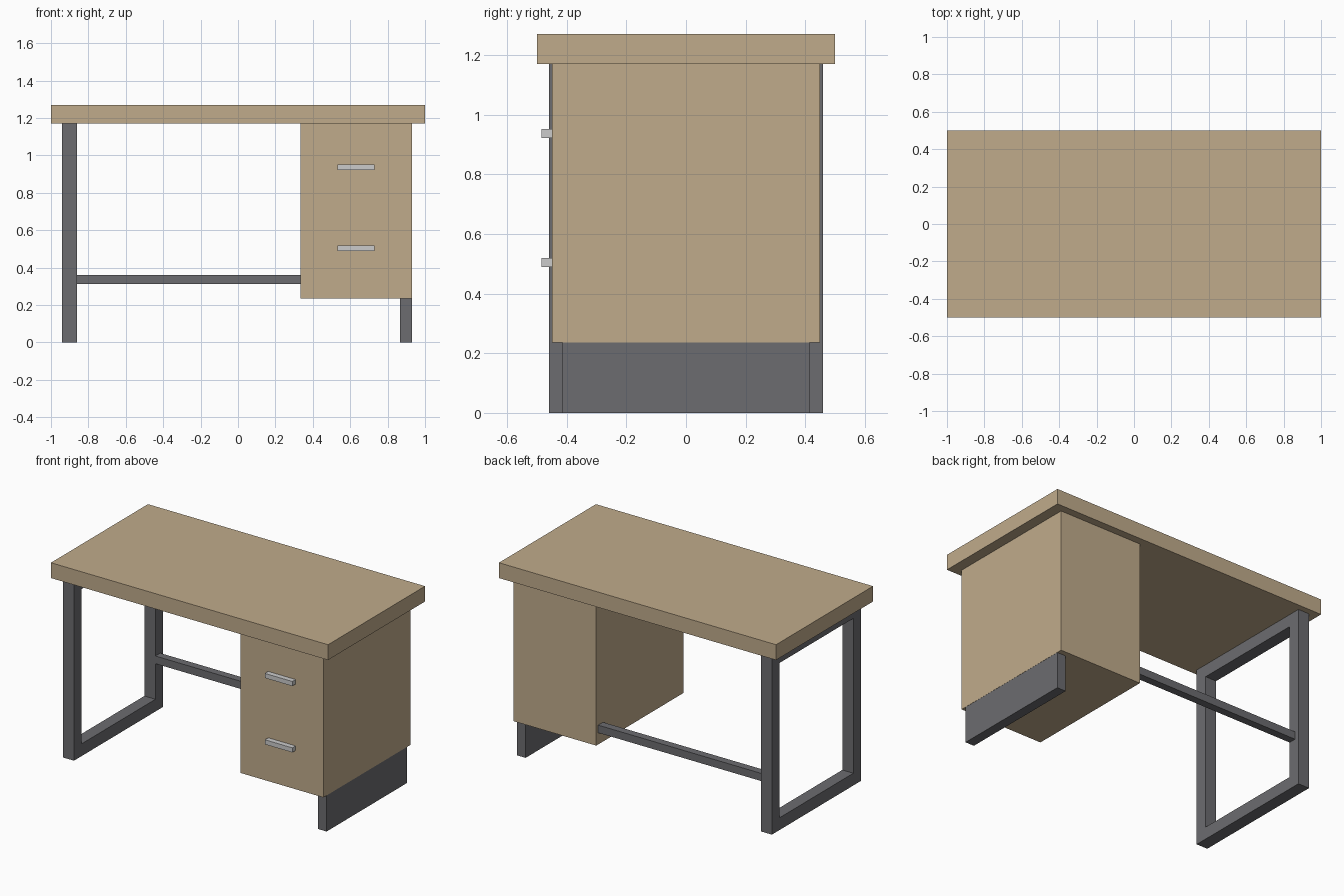
import bpy, bmesh

if "Cube" in bpy.data.objects:
    bpy.data.objects.remove(bpy.data.objects["Cube"])


def material(name, rgb):
    m = bpy.data.materials.new(name)
    m.diffuse_color = (*rgb, 1)
    m.use_nodes = True
    m.node_tree.nodes["Principled BSDF"].inputs["Base Color"].default_value = m.diffuse_color
    return m


wood = material("wood", (0.53, 0.41, 0.26))
metal = material("dark_metal", (0.15, 0.15, 0.16))


def box(name, x, y, z, mat=None, tube=0):
    """Box from (min, max) ranges; tube > 0 opens it along x into a ring of that width."""
    bm = bmesh.new()
    bmesh.ops.create_cube(bm, size=1)
    for v in bm.verts:
        for i, (lo, hi) in enumerate((x, y, z)):
            v.co[i] = lo + (hi - lo) * (v.co[i] + 0.5)
    bm.normal_update()
    if tube:
        sides = [f for f in bm.faces if abs(f.normal.x) > 0.9]
        bmesh.ops.inset_individual(bm, faces=sides, thickness=tube, use_even_offset=True)
        rims = [e for f in sides for e in f.edges]
        bmesh.ops.delete(bm, geom=sides, context='FACES_ONLY')
        bmesh.ops.bridge_loops(bm, edges=rims)
        bmesh.ops.recalc_face_normals(bm, faces=bm.faces[:])
    me = bpy.data.meshes.new(name)
    bm.to_mesh(me)
    bm.free()
    if mat:
        me.materials.append(mat)
    ob = bpy.data.objects.new(name, me)
    bpy.context.collection.objects.link(ob)
    return ob


# Top and drawer cabinet
box("desk_top", (-1, 1), (-0.5, 0.5), (1.17, 1.27), wood)
box("drawer_cabinet", (0.333, 0.931), (-0.45, 0.45), (0.236, 1.17), wood)

# Open rectangular leg frame on the left
box("left_leg_frame", (-0.942, -0.862), (-0.46, 0.46), (0, 1.17), metal, tube=0.08)

# Solid leg panel on the right, running up inside the cabinet wall
box("right_leg_panel", (0.867, 0.93), (-0.415, 0.415), (0, 1.16), metal)

# Rear stretcher bar between frame and cabinet
box("stretcher_bar", (-0.862, 0.333), (0.38, 0.43), (0.312, 0.362), metal)

# Drawer handles
for label, z in (("upper", 0.937), ("lower", 0.504)):
    box(label + "_drawer_handle", (0.533, 0.731), (-0.484, -0.45), (z - 0.015, z + 0.015))
